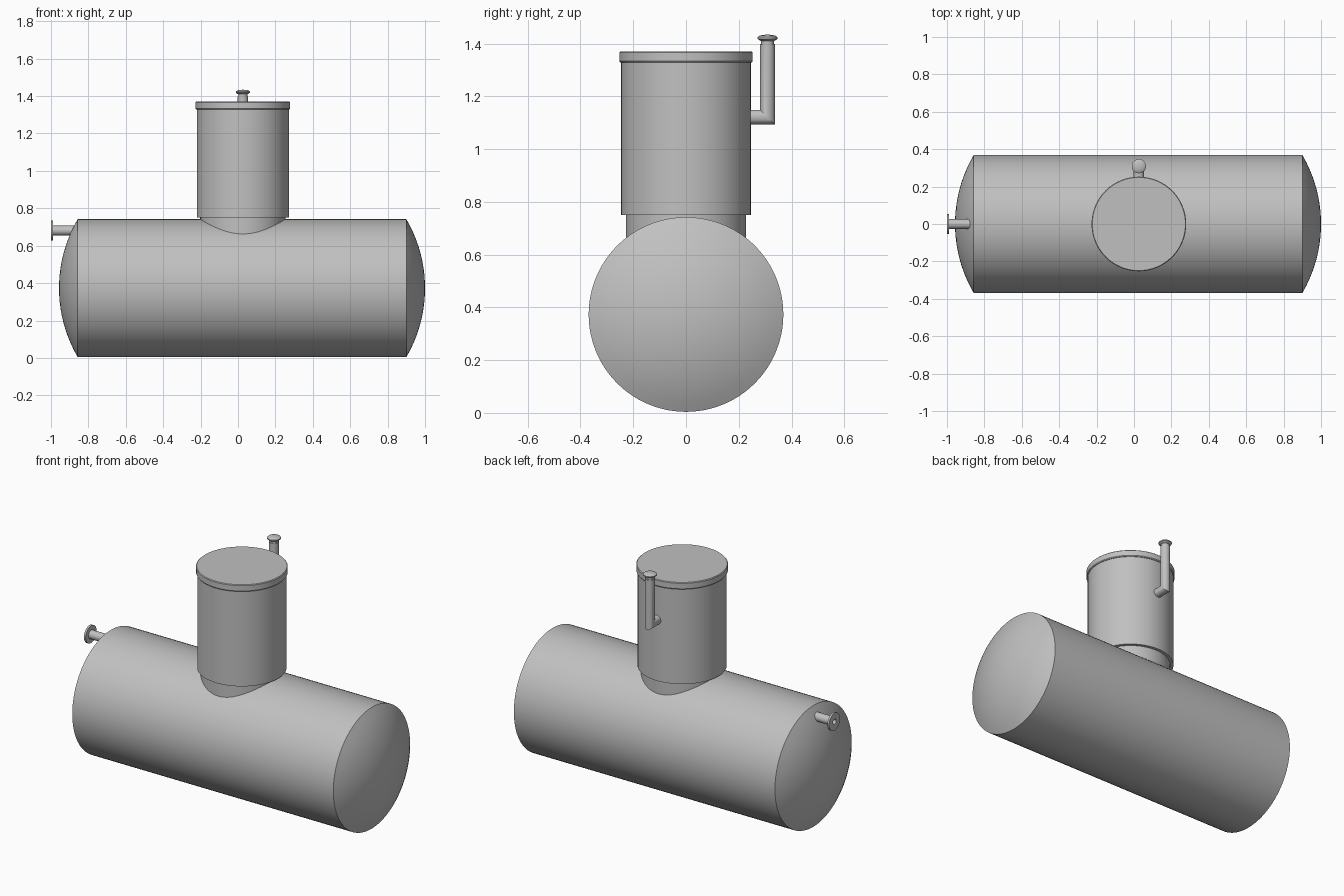
import bpy, bmesh
from math import sin, cos, pi, radians, sqrt
from mathutils import Matrix

cube = bpy.data.objects.get("Cube")
if cube:
    bpy.data.objects.remove(cube, do_unlink=True)

steel = bpy.data.materials.new("grey steel")
steel.use_nodes = True
GREY = (0.53, 0.53, 0.53, 1)
steel.diffuse_color = GREY
steel.node_tree.nodes["Principled BSDF"].inputs["Base Color"].default_value = GREY


def skin(name, rings, matrix=Matrix(), cap=False):
    """Join rings of points with quads into one smooth-shaded object."""
    bm = bmesh.new()
    loops = [[bm.verts.new(p) for p in ring] for ring in rings]
    n = len(loops[0])
    for a, b in zip(loops, loops[1:]):
        for i in range(n):
            j = (i + 1) % n
            bm.faces.new((a[i], a[j], b[j], b[i]))
    if cap:
        bm.faces.new(loops[0])
        bm.faces.new(loops[-1])
    bmesh.ops.remove_doubles(bm, verts=bm.verts, dist=1e-5)
    bmesh.ops.recalc_face_normals(bm, faces=bm.faces)
    bm.transform(matrix)
    mesh = bpy.data.meshes.new(name)
    bm.to_mesh(mesh)
    bm.free()
    for face in mesh.polygons:
        face.use_smooth = True
    mesh.set_sharp_from_angle(angle=radians(30))
    mesh.materials.append(steel)
    obj = bpy.data.objects.new(name, mesh)
    bpy.context.collection.objects.link(obj)
    return obj


def lathe(name, profile, location, along_x=False, sides=64):
    """Revolve (radius, height) pairs around z, or around x."""
    rings = [[(r * cos(2 * pi * i / sides), r * sin(2 * pi * i / sides), h)
              for i in range(sides)] for r, h in profile]
    turn = Matrix.Rotation(pi / 2, 4, 'Y') if along_x else Matrix()
    return skin(name, rings, Matrix.Translation(location) @ turn)


# Horizontal tank with shallow spherical ends
R, TANK_Z, LEFT, RIGHT, DEPTH = 0.369, 0.373, -0.857, 0.9, 0.1
sphere = (R * R + DEPTH * DEPTH) / (2 * DEPTH)
dome = []
for k in range(11):
    r = R * k / 10
    dome.append((r, sqrt(sphere ** 2 - r ** 2) - sphere + DEPTH))
tank = [(r, LEFT - h) for r, h in dome] + [(r, RIGHT + h) for r, h in reversed(dome)]
lathe("tank", tank, (0, 0, TANK_Z), along_x=True, sides=96)

# Riser: neck, wider sleeve and lid
RX = 0.026
lathe("riser_neck", [(0, 0.45), (0.228, 0.45), (0.228, 0.78), (0, 0.78)], (RX, 0, 0))
lathe("riser_sleeve", [(0, 0.75), (0.246, 0.75), (0.246, 1.335), (0, 1.335)], (RX, 0, 0))
lathe("lid", [(0, 1.328), (0.249, 1.328), (0.253, 1.333), (0.253, 1.366),
              (0.249, 1.37), (0, 1.37)], (RX, 0, 0))

# Vent pipe with a mitred elbow behind the riser
VY, VZ, VR, N = 0.309, 1.121, 0.028, 32
circle = [(VR * cos(2 * pi * i / N), VR * sin(2 * pi * i / N)) for i in range(N)]
skin("vent_pipe", [
    [(RX + c, 0.22, VZ + s) for c, s in circle],
    [(RX + c, VY - s, VZ + s) for c, s in circle],
    [(RX + c, VY - s, 1.399) for c, s in circle]], cap=True)
lathe("vent_cap", [(0, 1.39), (0.024, 1.39), (0.024, 1.41), (0.03, 1.412), (0.038, 1.418),
                   (0.038, 1.424), (0.03, 1.43), (0.015, 1.433), (0, 1.434)],
      (RX, VY, 0), sides=32)

# Flanged inlet pipe on the end dome, with an open bore
lathe("inlet_pipe", [(0, -0.9), (0.016, -0.9), (0.016, -1), (0.053, -1), (0.053, -0.988),
                     (0.026, -0.988), (0.026, -0.86), (0, -0.86)],
      (0, 0, 0.681), along_x=True, sides=32)
